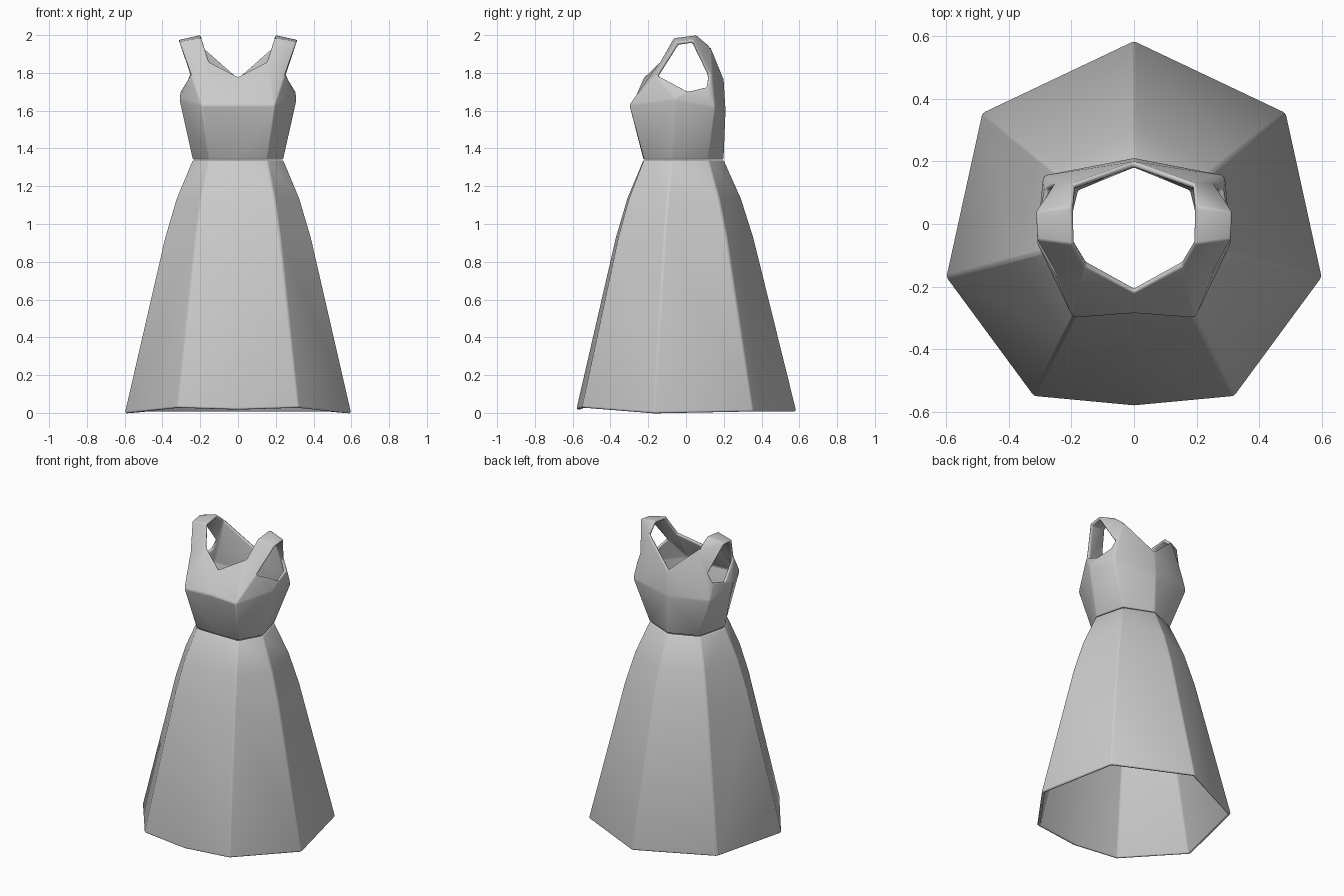
import bpy, bmesh
from mathutils import Vector

if "Cube" in bpy.data.objects:
    bpy.data.objects.remove(bpy.data.objects["Cube"])

cloth = bpy.data.materials.new("grey_cloth")
cloth.use_nodes = True
cloth.diffuse_color = (0.6, 0.6, 0.6, 1)
cloth.node_tree.nodes["Principled BSDF"].inputs["Base Color"].default_value = (0.6, 0.6, 0.6, 1)


def garment(name, points, faces):
    """Left half shell, mirrored, thickened inwards and softly creased."""
    bm = bmesh.new()
    verts = {key: bm.verts.new(co) for key, co in points.items()}
    for face in faces:
        bm.faces.new([verts[key] for key in face])
    bmesh.ops.recalc_face_normals(bm, faces=bm.faces)
    outward = sum(f.normal.dot(f.calc_center_median() * Vector((1, 1, 0))) * f.calc_area()
                  for f in bm.faces)
    if outward < 0:
        bmesh.ops.reverse_faces(bm, faces=bm.faces)
    mesh = bpy.data.meshes.new(name)
    bm.to_mesh(mesh)
    bm.free()
    mesh.materials.append(cloth)
    obj = bpy.data.objects.new(name, mesh)
    bpy.context.collection.objects.link(obj)
    obj.modifiers.new("mirror", "MIRROR").use_clip = True
    shell = obj.modifiers.new("thickness", "SOLIDIFY")
    shell.thickness, shell.offset = 0.02, -1
    crease = obj.modifiers.new("soft_crease", "BEVEL")
    crease.width, crease.segments = 0.008, 2
    crease.limit_method, crease.angle_limit = "ANGLE", 0.2
    bpy.ops.object.select_all(action="DESELECT")
    obj.select_set(True)
    bpy.context.view_layer.objects.active = obj
    bpy.ops.object.shade_smooth_by_angle(angle=0.7)
    return obj


# Half rings run from front centre, front, side, back side to back centre
waist = [(0, -.225, 1.34), (.155, -.222, 1.34), (.24, -.075, 1.34), (.19, .12, 1.34), (0, .2, 1.34)]
hem = [(0, -.58, .02), (.32, -.55, .03), (.6, -.17, 0), (.485, .355, .01), (0, .585, .01)]
levels = [(0, 0), (.155, .24), (.31, .41), (1, 1)]  # drop and flare from waist to hem

# Flared skirt
points, faces = {}, []
for row, (drop, flare) in enumerate(levels):
    for col, (w, h) in enumerate(zip(waist, hem)):
        p = Vector(w).lerp(Vector(h), flare)
        p.z = w[2] + (h[2] - w[2]) * drop
        points[row, col] = p
        if row and col:
            faces.append([(row, col), (row, col - 1), (row - 1, col - 1), (row - 1, col)])
garment("skirt", points, faces)

# Bodice with shoulder straps
points = {"w%d" % i: p for i, p in enumerate(waist)}
bust = [(0, -.285, 1.63), (.195, -.3, 1.63), (.31, -.06, 1.66), (.29, .155, 1.62), (0, .21, 1.6)]
armhole = [(.305, .01, 1.7), (.25, -.16, 1.79), (.31, -.05, 1.965), (.315, .04, 1.975),
           (.255, .13, 1.79), (.285, .115, 1.725)]
neck = [(0, -.22, 1.78), (.155, -.135, 1.86), (.195, -.065, 1.985), (.2, .055, 2),
        (.195, .13, 1.94), (0, .2, 1.77)]
for letter, ring in (("b", bust), ("a", armhole), ("n", neck)):
    points.update({letter + str(i): p for i, p in enumerate(ring)})
faces = [["w%d" % i, "w%d" % (i + 1), "b%d" % (i + 1), "b%d" % i] for i in range(4)]
faces += [["a%d" % i, "a%d" % (i + 1), "n%d" % (i + 1), "n%d" % i] for i in (1, 2, 3)]
faces += [f.split() for f in ("b0 b1 n1 n0", "b1 a1 n1", "b1 b2 a1", "b2 a0 a1", "b2 b3 a5 a0",
                              "b3 a4 a5", "b3 n4 a4", "b3 b4 n5 n4")]
garment("bodice", points, faces)
